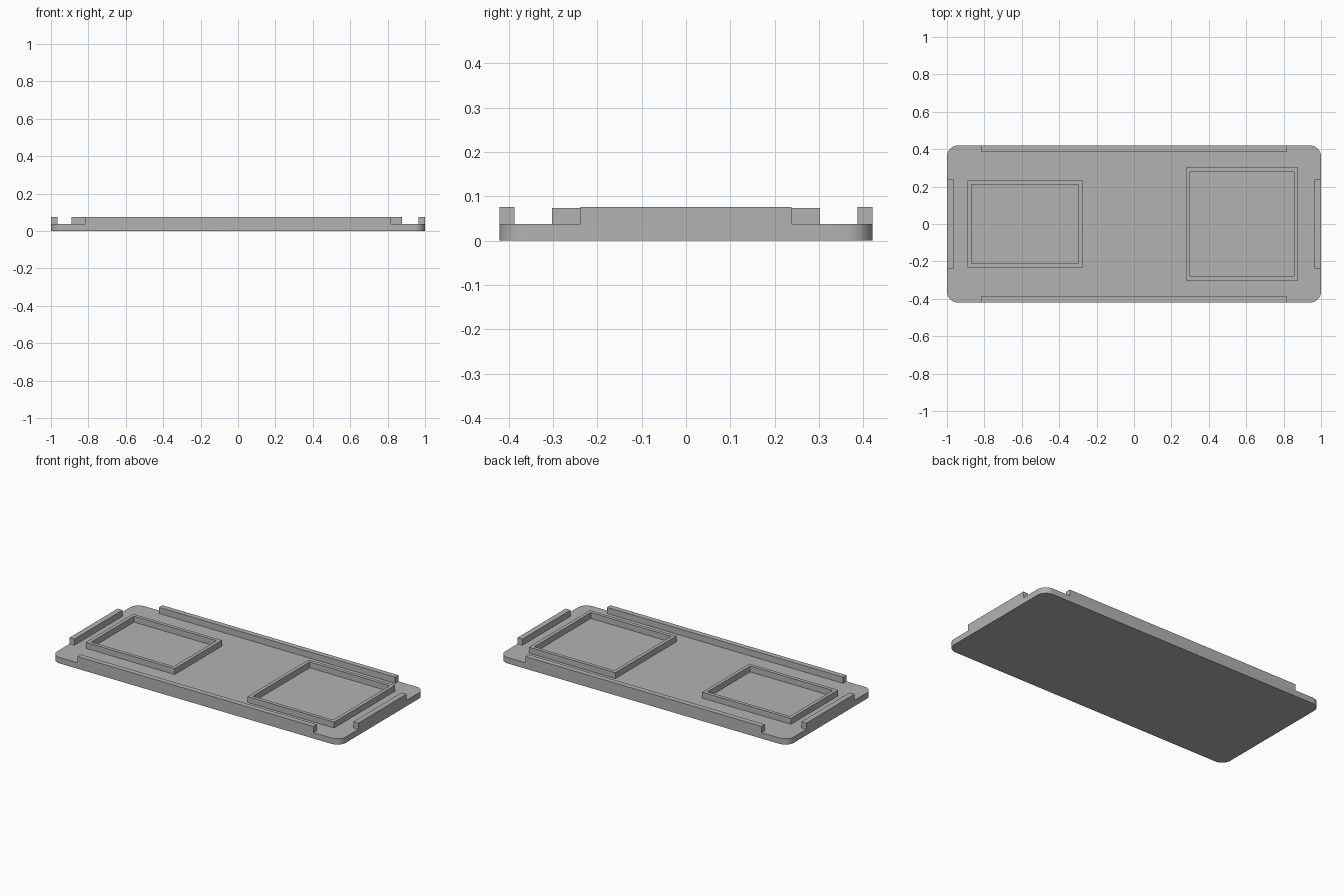
import bpy
import bmesh
import math

if "Cube" in bpy.data.objects:
    bpy.data.objects.remove(bpy.data.objects["Cube"])

PLATE_TOP, WALL_TOP, FRAME_TOP = 0.037, 0.076, 0.074
HALF_X, HALF_Y, RADIUS = 1.0, 0.42, 0.06

grey = bpy.data.materials.new("plain_grey")
grey.diffuse_color = (0.45, 0.45, 0.45, 1)
grey.use_nodes = True
grey.node_tree.nodes["Principled BSDF"].inputs["Base Color"].default_value = grey.diffuse_color


def finish(name, bm):
    bmesh.ops.recalc_face_normals(bm, faces=bm.faces)
    mesh = bpy.data.meshes.new(name)
    bm.to_mesh(mesh)
    bm.free()
    mesh.materials.append(grey)
    obj = bpy.data.objects.new(name, mesh)
    bpy.context.collection.objects.link(obj)
    return obj


def prism(name, outline, z0, z1):
    bm = bmesh.new()
    face = bm.faces.new([bm.verts.new((x, y, z0)) for x, y in outline])
    top = bmesh.ops.extrude_face_region(bm, geom=[face])["geom"]
    verts = [v for v in top if isinstance(v, bmesh.types.BMVert)]
    bmesh.ops.translate(bm, verts=verts, vec=(0, 0, z1 - z0))
    return finish(name, bm)


def rect(x0, x1, y0, y1):
    return [(x0, y0), (x1, y0), (x1, y1), (x0, y1)]


def frame(name, x0, x1, half_y, t):
    # Square ring with mitred corners
    bm = bmesh.new()
    loops = []
    for inset, z in ((0, PLATE_TOP), (0, FRAME_TOP), (t, FRAME_TOP), (t, PLATE_TOP)):
        pts = rect(x0 + inset, x1 - inset, -half_y + inset, half_y - inset)
        loops.append([bm.verts.new((x, y, z)) for x, y in pts])
    for a, b in zip(loops, loops[1:] + loops[:1]):
        for i in range(4):
            j = (i + 1) % 4
            bm.faces.new((a[i], a[j], b[j], b[i]))
    return finish(name, bm)


# Base plate with rounded corners
outline = []
for k, (sx, sy) in enumerate(((1, 1), (-1, 1), (-1, -1), (1, -1))):
    for i in range(13):
        a = (k + i / 12) * math.pi / 2
        outline.append((sx * (HALF_X - RADIUS) + RADIUS * math.cos(a),
                        sy * (HALF_Y - RADIUS) + RADIUS * math.sin(a)))
plate = prism("base_plate", outline, 0, PLATE_TOP)
bpy.context.view_layer.objects.active = plate
plate.select_set(True)
bpy.ops.object.shade_smooth_by_angle(angle=math.radians(30))

# Edge lips on all four sides
prism("front_lip", rect(-0.817, 0.817, -HALF_Y, -0.387), PLATE_TOP, WALL_TOP)
prism("back_lip", rect(-0.817, 0.817, 0.387, HALF_Y), PLATE_TOP, WALL_TOP)
prism("left_lip", rect(-HALF_X, -0.966, -0.238, 0.238), PLATE_TOP, WALL_TOP)
prism("right_lip", rect(0.966, HALF_X, -0.238, 0.238), PLATE_TOP, WALL_TOP)

# Raised rectangular frames
frame("left_frame", -0.89, -0.275, 0.233, 0.022)
frame("right_frame", 0.278, 0.877, 0.302, 0.022)
